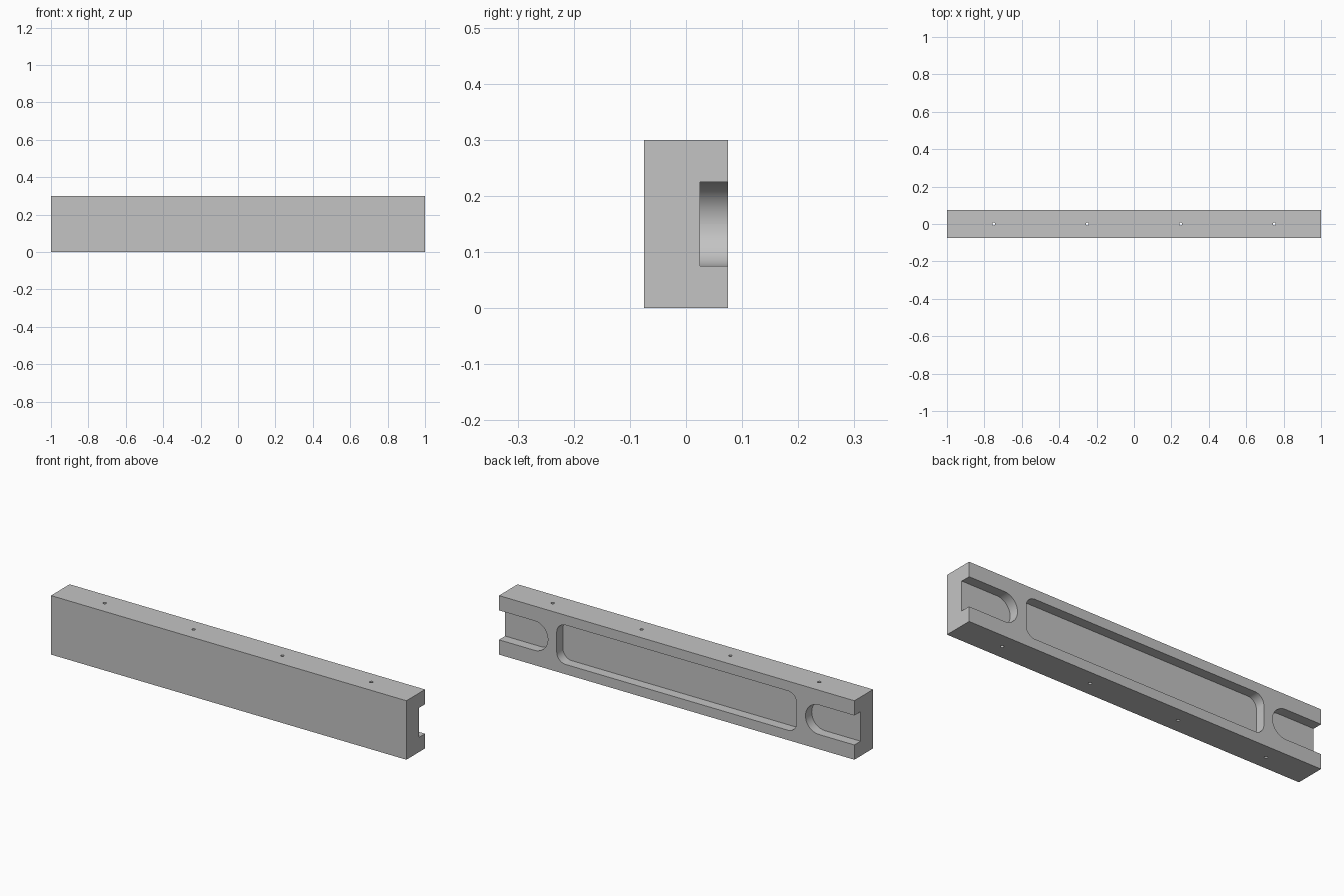
import bpy
import bmesh
from math import cos, sin, pi
from mathutils import Matrix, Vector

cube = bpy.data.objects.get("Cube")
if cube:
    bpy.data.objects.remove(cube, do_unlink=True)

LENGTH, DEPTH, HEIGHT = 2.0, 0.15, 0.3
POCKET_DEPTH = 0.05
MID = HEIGHT / 2

grey = bpy.data.materials.new("plain grey")
grey.use_nodes = True
grey.diffuse_color = (0.55, 0.55, 0.55, 1)
grey.node_tree.nodes["Principled BSDF"].inputs["Base Color"].default_value = grey.diffuse_color


def add_object(name, bm):
    bmesh.ops.recalc_face_normals(bm, faces=bm.faces)
    mesh = bpy.data.meshes.new(name)
    bm.to_mesh(mesh)
    bm.free()
    mesh.materials.append(grey)
    obj = bpy.data.objects.new(name, mesh)
    bpy.context.collection.objects.link(obj)
    return obj


def rounded_cutter(name, x, width, height, radius, steps=16):
    """Rounded rectangle in the XZ plane, pushed into the back face."""
    bm = bmesh.new()
    dx, dz = width / 2 - radius, height / 2 - radius
    verts = []
    for i, (sx, sz) in enumerate([(1, 1), (-1, 1), (-1, -1), (1, -1)]):
        for k in range(steps + 1):
            a = (i + k / steps) * pi / 2
            verts.append(bm.verts.new((x + sx * dx + radius * cos(a),
                                       DEPTH / 2 - POCKET_DEPTH,
                                       MID + sz * dz + radius * sin(a))))
    bmesh.ops.remove_doubles(bm, verts=verts, dist=1e-5)
    face = bm.faces.new([v for v in verts if v.is_valid])
    side = bmesh.ops.extrude_face_region(bm, geom=[face])["geom"]
    bmesh.ops.translate(bm, vec=Vector((0, POCKET_DEPTH * 2, 0)),
                        verts=[g for g in side if isinstance(g, bmesh.types.BMVert)])
    return add_object(name, bm)


def hole_cutter(x):
    bm = bmesh.new()
    bmesh.ops.create_cone(bm, cap_ends=True, segments=24, radius1=0.008, radius2=0.008,
                          depth=HEIGHT * 1.5, matrix=Matrix.Translation((x, 0, MID)))
    return add_object("hole_cutter", bm)


# Solid beam
bm = bmesh.new()
bmesh.ops.create_cube(bm, size=1, matrix=Matrix.Translation((0, 0, MID))
                      @ Matrix.Diagonal((LENGTH, DEPTH, HEIGHT, 1)))
beam = add_object("beam", bm)

# Long back pocket, open round-ended slots at both ends, vertical through holes
cutters = [rounded_cutter("pocket_cutter", 0, 1.35, 0.2, 0.05)]
cutters += [rounded_cutter("slot_cutter", s * 0.975, 0.5, 0.15, 0.0749) for s in (-1, 1)]
cutters += [hole_cutter(x) for x in (-0.75, -0.25, 0.25, 0.75)]

bpy.context.view_layer.objects.active = beam
for cutter in cutters:
    cutter.hide_render = True
    cut = beam.modifiers.new("cut", 'BOOLEAN')
    cut.operation = 'DIFFERENCE'
    cut.solver = 'EXACT'
    cut.object = cutter
    bpy.ops.object.modifier_apply(modifier=cut.name)
    bpy.data.objects.remove(cutter, do_unlink=True)

# Smooth the curved walls, keep the edges crisp
bpy.ops.object.select_all(action='DESELECT')
beam.select_set(True)
bpy.ops.object.shade_smooth_by_angle(angle=pi / 6)
